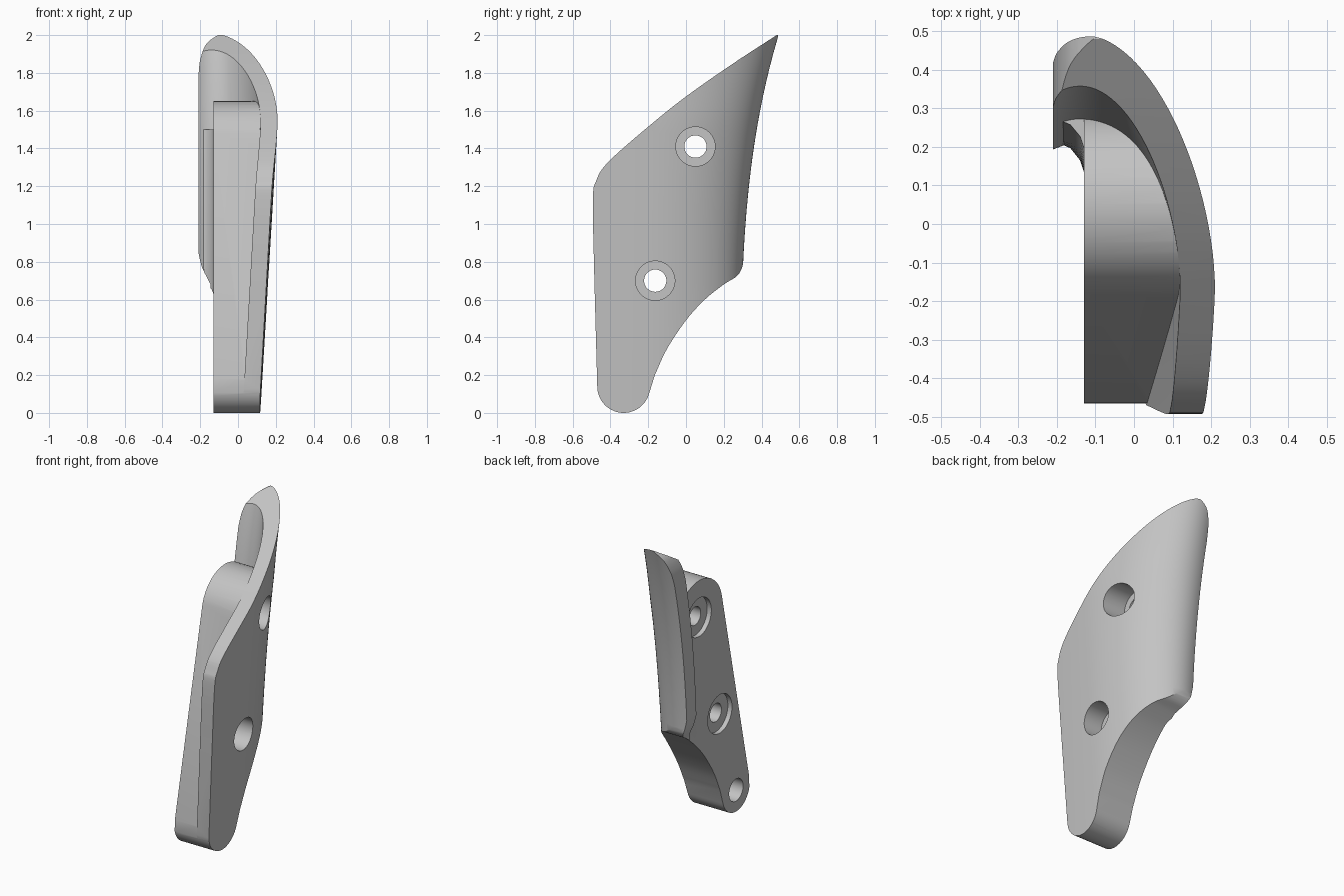
import bpy, bmesh
from math import sin, cos, radians, pi
from mathutils import Vector

cube = bpy.data.objects.get("Cube")
if cube:
    bpy.data.objects.remove(cube)

grey = bpy.data.materials.new("light_grey")
grey.use_nodes = True
grey.diffuse_color = (0.55, 0.55, 0.55, 1)
grey.node_tree.nodes["Principled BSDF"].inputs["Base Color"].default_value = (0.55, 0.55, 0.55, 1)


def loft(name, rings):
    """Closed solid through equal-length rings of points."""
    bm = bmesh.new()
    rows = [[bm.verts.new(p) for p in ring] for ring in rings]
    n = len(rows[0])
    for lower, upper in zip(rows, rows[1:]):
        for i in range(n):
            j = (i + 1) % n
            bm.faces.new((lower[i], lower[j], upper[j], upper[i]))
    bm.faces.new(rows[0])
    bm.faces.new(rows[-1])
    bmesh.ops.recalc_face_normals(bm, faces=bm.faces)
    mesh = bpy.data.meshes.new(name)
    bm.to_mesh(mesh)
    bm.free()
    mesh.materials.append(grey)
    obj = bpy.data.objects.new(name, mesh)
    bpy.context.collection.objects.link(obj)
    return obj


def side_prism(name, outline, x0, x1):
    return loft(name, [[(x, y, z) for y, z in outline] for x in (x0, x1)])


def combine(target, tool, operation):
    """Apply a boolean and discard the tool."""
    mod = target.modifiers.new("combine", 'BOOLEAN')
    mod.operation = operation
    mod.solver = 'EXACT'
    mod.object = tool
    bpy.context.view_layer.objects.active = target
    bpy.ops.object.modifier_apply(modifier=mod.name)
    bpy.data.objects.remove(tool)


def arc(cy, cz, r, start, end, steps=20):
    angles = [radians(start + (end - start) * i / steps) for i in range(steps + 1)]
    return [(cy + r * cos(a), cz + r * sin(a)) for a in angles]


def smooth(points, steps=6):
    """Catmull-Rom curve through a few 2D points."""
    p = [Vector(q) for q in points]
    p = [2 * p[0] - p[1]] + p + [2 * p[-1] - p[-2]]
    out = []
    for a, b, c, d in zip(p, p[1:], p[2:], p[3:]):
        for i in range(steps):
            t = i / steps
            v = b + (c - a) * t / 2 + (2 * a - 5 * b + 4 * c - d) * t * t / 2 + (3 * b - a - 3 * c + d) * t ** 3 / 2
            out.append(tuple(v))
    return out + [tuple(points[-1])]


CX, CY = -0.14, -0.2
HEIGHTS = [-0.1 + 2.2 * i / 32 for i in range(33)]


def wall(z, depth):
    """Curved wall line at height z; depth 0 is outside, 1 is inside."""
    width = min(0.118 + 0.06 * z, 0.212) - CX - 0.09 * depth
    back = 0.29 + 0.025 * z ** 3 - CY - (0.075 + 0.018 * z) * depth
    line = []
    for i in range(44):
        a = radians(-22 + 134 * i / 43)
        reach = back if a > 0 else 1.2
        line.append((CX + width * cos(a), CY + reach * sin(a), z))
    return line


# Curved shell
body = loft("curved_bracket", [wall(z, 0) + wall(z, 1)[::-1] for z in HEIGHTS])

# Raised mounting pad, ending inside the shell wall
pad = side_prism("mounting_pad", arc(0.05, 1.41, 0.24, 0, 163) +
                 [(-0.464, 0.18), (-0.47, -0.05), (0.29, -0.05)], -0.13, 0.4)
core = loft("pad_limit", [wall(z, 0.5) + [(-0.5, CY + 0.1, z), (-0.5, -0.66, z)] for z in HEIGHTS])
combine(pad, core, 'INTERSECT')
combine(body, pad, 'UNION')

# Fillet between the pad and the rear lip
rings = []
for z in [0.5 + 0.1 * i for i in range(11)]:
    y = 0.29 + 0.025 * z ** 3 - 0.075 - 0.018 * z
    cove = [(-0.25, y + 0.005), (-0.20, y), (-0.165, y - 0.015), (-0.14, y - 0.045), (-0.125, y - 0.09)]
    rings.append([(px, py, z) for px, py in cove + [(-0.09, y - 0.08), (-0.09, y + 0.035), (-0.25, y + 0.025)]])
combine(body, loft("lip_fillet", rings), 'UNION')

# Trim to the side outline
outline = arc(-0.33, 0.14, 0.14, 345, 185)
outline += smooth([(-0.485, 0.7), (-0.493, 1.12), (-0.475, 1.23), (-0.41, 1.33), (-0.2, 1.515),
                   (0, 1.675), (0.25, 1.85), (0.48, 2.0)])
outline += [(0.6, 2.0), (0.6, 0.95)]
outline += smooth([(0.31, 0.86), (0.3, 0.78), (0.27, 0.725), (0.2, 0.68), (0.1, 0.6),
                   (0, 0.49), (-0.1, 0.34), (-0.165, 0.2)])
combine(body, side_prism("side_trim", outline, -0.7, 0.7), 'INTERSECT')

# Trim the rear lip and round its corners
front = smooth([(-0.145, 0.68), (-0.19, 0.77), (-0.21, 0.85)])
front += smooth([(-0.21, 1.78), (-0.2, 1.87), (-0.17, 1.95), (-0.12, 1.992), (-0.08, 2.01)])
front += [(0.5, 2.1), (0.5, -0.1), (-0.145, -0.1)]
combine(body, loft("lip_trim", [[(x, y, z) for x, z in front] for y in (-0.8, 0.8)]), 'INTERSECT')


def bore(y, z, r, x0, x1):
    circle = arc(y, z, r, 0, 352.5, 47)
    combine(body, side_prism("bore", circle, x0, x1), 'DIFFERENCE')


# Two stepped bolt holes and one blind hole
for y, z in ((0.05, 1.41), (-0.163, 0.7)):
    bore(y, z, 0.059, -0.5, 0.5)
    bore(y, z, 0.104, 0.03, 0.5)
    bore(y, z, 0.125, -0.5, -0.10)
bore(-0.33, 0.14, 0.072, -0.5, 0.02)

bpy.ops.object.select_all(action='DESELECT')
body.select_set(True)
bpy.context.view_layer.objects.active = body
bpy.ops.object.shade_smooth_by_angle(angle=radians(30))
